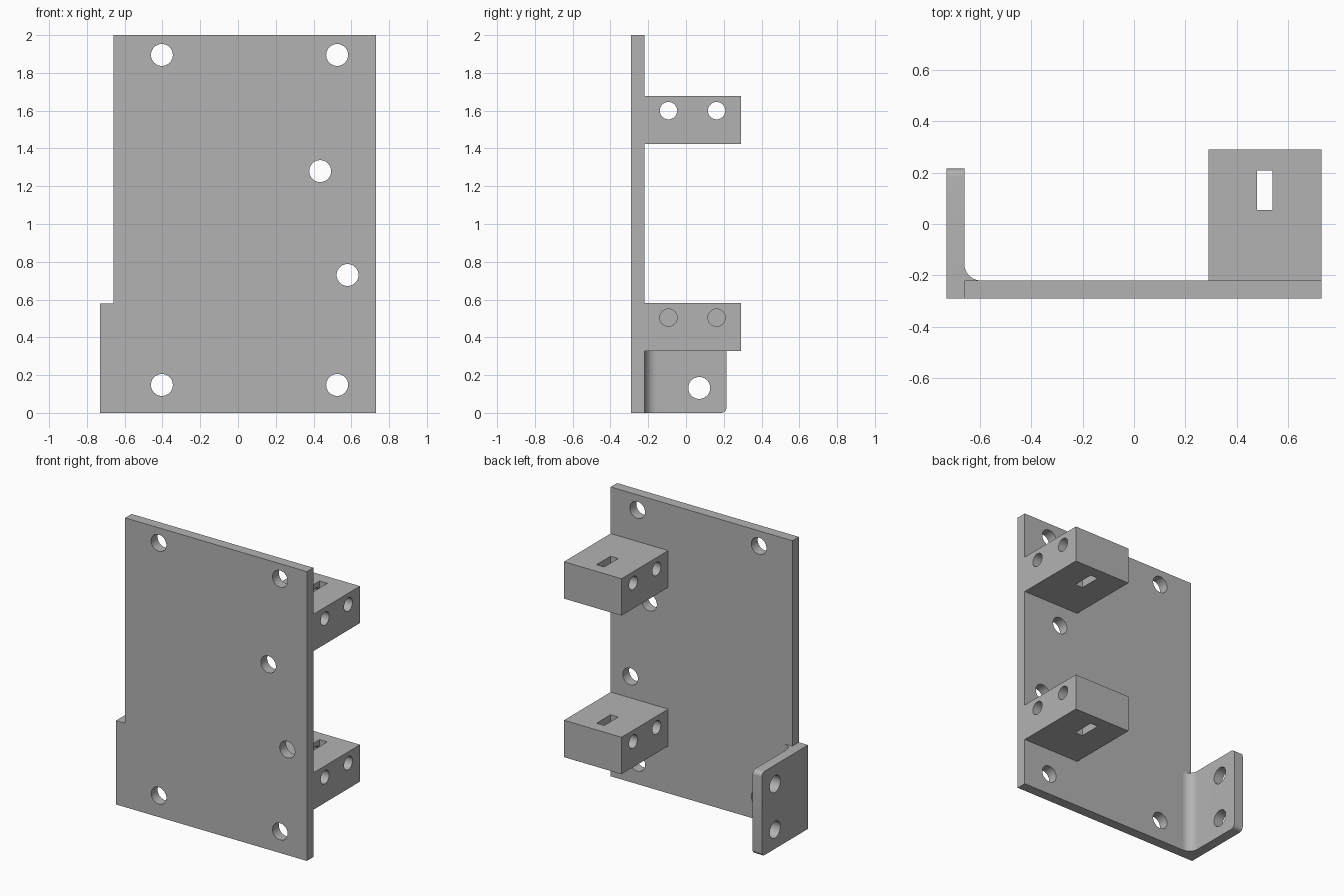
import bpy, bmesh, math
from mathutils import Matrix, Vector

cube = bpy.data.objects.get("Cube")
if cube:
    bpy.data.objects.remove(cube, do_unlink=True)

grey = bpy.data.materials.new("plain grey")
grey.use_nodes = True
GREY = (0.45, 0.45, 0.45, 1)
grey.diffuse_color = GREY
grey.node_tree.nodes["Principled BSDF"].inputs["Base Color"].default_value = GREY


def finish(bm, name):
    bmesh.ops.recalc_face_normals(bm, faces=bm.faces)
    mesh = bpy.data.meshes.new(name)
    bm.to_mesh(mesh)
    bm.free()
    mesh.materials.append(grey)
    ob = bpy.data.objects.new(name, mesh)
    bpy.context.collection.objects.link(ob)
    return ob


def prism(name, outline, offset):
    """Extrude a closed outline of 3D points along offset."""
    bm = bmesh.new()
    face = bm.faces.new([bm.verts.new(p) for p in outline])
    new = bmesh.ops.extrude_face_region(bm, geom=[face])["geom"]
    verts = [v for v in new if isinstance(v, bmesh.types.BMVert)]
    bmesh.ops.translate(bm, verts=verts, vec=offset)
    return finish(bm, name)


def box(name, x0, x1, y0, y1, z0, z1):
    return prism(name, [(x0, y0, z0), (x1, y0, z0), (x1, y1, z0), (x0, y1, z0)],
                 (0, 0, z1 - z0))


def drill(center, axis, radius, length):
    """Cylinder used as a hole cutter."""
    bm = bmesh.new()
    turn = Vector((0, 0, 1)).rotation_difference(Vector(axis)).to_matrix().to_4x4()
    bmesh.ops.create_cone(bm, cap_ends=True, segments=40, radius1=radius, radius2=radius,
                          depth=length, matrix=Matrix.Translation(center) @ turn)
    return finish(bm, "hole_cutter")


def cut(ob, cutters):
    """Subtract the cutters, then bake the result and remove them."""
    for c in cutters:
        c.hide_render = True
        mod = ob.modifiers.new("hole", "BOOLEAN")
        mod.operation, mod.solver, mod.object = "DIFFERENCE", "EXACT", c
    graph = bpy.context.evaluated_depsgraph_get()
    mesh = bpy.data.meshes.new_from_object(ob.evaluated_get(graph))
    ob.modifiers.clear()
    ob.data = mesh
    for c in cutters:
        bpy.data.objects.remove(c, do_unlink=True)


FRONT, BACK = -0.29, -0.22      # plate thickness in y
LEFT, STEP, RIGHT = -0.73, -0.66, 0.73
TAB_TOP = 0.58

# Mounting plate with a wider foot at one side
outline = [(LEFT, 0), (RIGHT, 0), (RIGHT, 2), (STEP, 2), (STEP, TAB_TOP), (LEFT, TAB_TOP)]
plate = prism("mounting_plate", [(x, FRONT, z) for x, z in outline], (0, BACK - FRONT, 0))
holes = [(x, z) for x in (-0.403, 0.525) for z in (0.148, 1.895)]
holes += [(0.435, 1.28), (0.58, 0.73)]
cut(plate, [drill((x, -0.255, z), (0, 1, 0), 0.058, 0.3) for x, z in holes])

# Side flange with a filleted bend and rounded free corners
R, END = 0.066, 0.215
arc = [(STEP + R - R * math.sin(a), BACK + R - R * math.cos(a), 0)
       for a in (i * math.pi / 24 for i in range(13))]
flange = prism("side_flange", [(LEFT, BACK, 0)] + arc + [(STEP, END, 0), (LEFT, END, 0)],
               (0, 0, TAB_TOP))
bm = bmesh.new()
bm.from_mesh(flange.data)
corners = [e for e in bm.edges
           if all(v.co.y > END - 0.001 for v in e.verts)
           and abs(e.verts[0].co.z - e.verts[1].co.z) < 0.001]
bmesh.ops.bevel(bm, geom=corners, offset=0.03, segments=6, profile=0.5, affect="EDGES")
bm.to_mesh(flange.data)
bm.free()
cut(flange, [drill((-0.695, 0.07, z), (1, 0, 0), 0.058, 0.3) for z in (0.132, 0.448)])

# Two identical bracket blocks, each with two cross holes and a vertical slot
blocks = []
for name, z in (("lower_block", 0.327), ("upper_block", 1.423)):
    block = box(name, 0.29, RIGHT, BACK, 0.29, z, z + 0.255)
    cutters = [drill((0.51, y, z + 0.177), (1, 0, 0), 0.046, 0.8) for y in (-0.093, 0.162)]
    cutters.append(box("slot_cutter", 0.479, 0.538, 0.055, 0.208, z - 0.1, z + 0.4))
    cut(block, cutters)
    blocks.append(block)

# Smooth the round surfaces, keep edges sharp
bpy.ops.object.select_all(action="DESELECT")
for ob in [plate, flange] + blocks:
    ob.select_set(True)
bpy.context.view_layer.objects.active = plate
bpy.ops.object.shade_smooth_by_angle(angle=math.radians(30))
